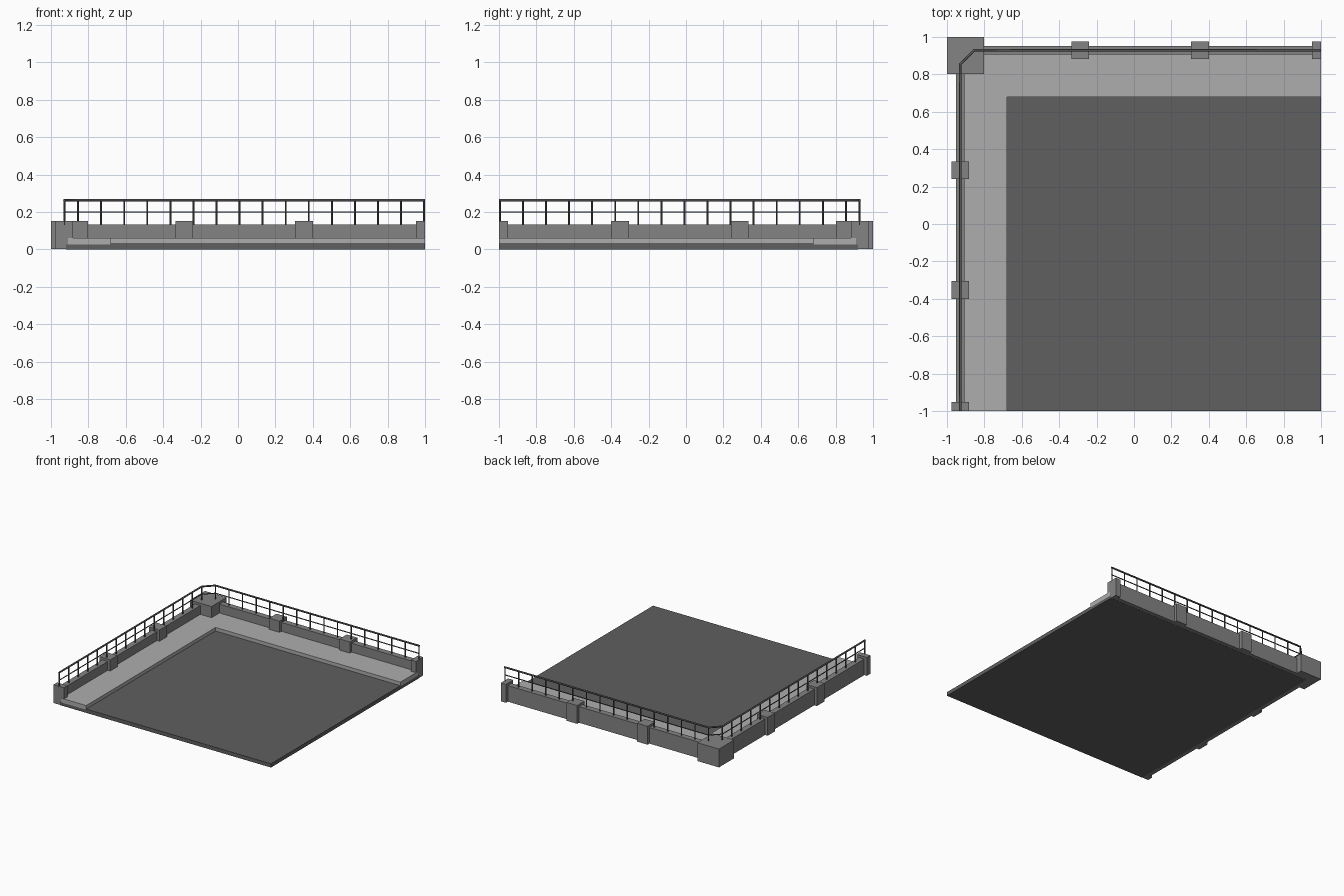
import bpy
import bmesh
from mathutils import Vector

cube = bpy.data.objects.get("Cube")
if cube:
    bpy.data.objects.remove(cube, do_unlink=True)


def material(name, value):
    m = bpy.data.materials.new(name)
    m.use_nodes = True
    col = (value, value, value, 1)
    m.diffuse_color = col
    bsdf = m.node_tree.nodes["Principled BSDF"]
    bsdf.inputs["Base Color"].default_value = col
    bsdf.inputs["Roughness"].default_value = 0.8
    return m


PAVING = material("light_paving", 0.42)
CONCRETE = material("grey_concrete", 0.23)
ASPHALT = material("dark_asphalt", 0.115)
METAL = material("dark_metal", 0.09)


def finish(name, bm, mat):
    bmesh.ops.recalc_face_normals(bm, faces=bm.faces)
    me = bpy.data.meshes.new(name)
    bm.to_mesh(me)
    bm.free()
    me.materials.append(mat)
    ob = bpy.data.objects.new(name, me)
    bpy.context.collection.objects.link(ob)
    return ob


def prism(name, outline, z0, z1, mat):
    """Extrude a flat outline straight up."""
    bm = bmesh.new()
    face = bm.faces.new([bm.verts.new((x, y, z0)) for x, y in outline])
    top = bmesh.ops.extrude_face_region(bm, geom=[face])["geom"]
    verts = [v for v in top if isinstance(v, bmesh.types.BMVert)]
    bmesh.ops.translate(bm, verts=verts, vec=(0, 0, z1 - z0))
    return finish(name, bm, mat)


def box(name, x0, x1, y0, y1, z0, z1, mat):
    return prism(name, [(x0, y0), (x1, y0), (x1, y1), (x0, y1)], z0, z1, mat)


def swap(p):
    """Reflect across the corner diagonal: back side <-> right-hand side."""
    return (-p[1], -p[0])


def l_shape(inner, outer, end):
    half = [(-inner, inner), (end, inner), (end, outer), (-outer, outer)]
    return half + [swap(half[2]), swap(half[1])]


# Ground: base slab, road surface and raised L-shaped pavement
box("base_slab", -0.92, 1, -1, 0.92, 0, 0.025, ASPHALT)
box("road", -0.685, 1, -1, 0.685, 0, 0.031, ASPHALT)
prism("pavement", l_shape(0.68, 0.91, 1), 0.025, 0.06, PAVING)

# Parapet wall with a heavy corner block
prism("parapet_wall", l_shape(0.905, 0.953, 0.999), 0.001, 0.133, CONCRETE)
box("corner_block", -1, -0.803, 0.803, 1, 0.001, 0.152, CONCRETE)

# Pillars along both arms, the last one cut off at the end
for i, (a, b) in enumerate([(-0.335, -0.24), (0.305, 0.4), (0.953, 0.999)]):
    rect = [(a, 0.882), (b, 0.882), (b, 0.977), (a, 0.977)]
    prism(f"back_pillar_{i}", rect, 0.001, 0.152, CONCRETE)
    prism(f"side_pillar_{i}", [swap(p) for p in rect], 0.001, 0.152, CONCRETE)

# Railing: two bars following the wall, chamfered at the corner
LINE, BEND, TOP = 0.928, -0.855, 0.263


def bar(name, z, radius):
    back = [(BEND, LINE), (1, LINE)]
    path = [swap(back[1]), swap(back[0])] + back
    cu = bpy.data.curves.new(name, "CURVE")
    cu.dimensions = "3D"
    cu.bevel_depth = radius
    cu.bevel_resolution = 1
    cu.use_fill_caps = True
    sp = cu.splines.new("POLY")
    sp.points.add(len(path) - 1)
    for point, (x, y) in zip(sp.points, path):
        point.co = (x, y, z, 1)
    cu.materials.append(METAL)
    ob = bpy.data.objects.new(name, cu)
    bpy.context.collection.objects.link(ob)


bar("top_rail", TOP, 0.007)
bar("middle_rail", 0.2, 0.004)

# Evenly spaced posts on both arms
bm = bmesh.new()
COUNT, BASE = 16, 0.131
for i in range(COUNT):
    x = BEND + (0.995 - BEND) * i / (COUNT - 1)
    for px, py in ((x, LINE), swap((x, LINE))):
        new = bmesh.ops.create_cone(bm, cap_ends=True, segments=8, radius1=0.005,
                                    radius2=0.005, depth=TOP - BASE)["verts"]
        bmesh.ops.translate(bm, verts=new, vec=Vector((px, py, (TOP + BASE) / 2)))
finish("railing_posts", bm, METAL)
